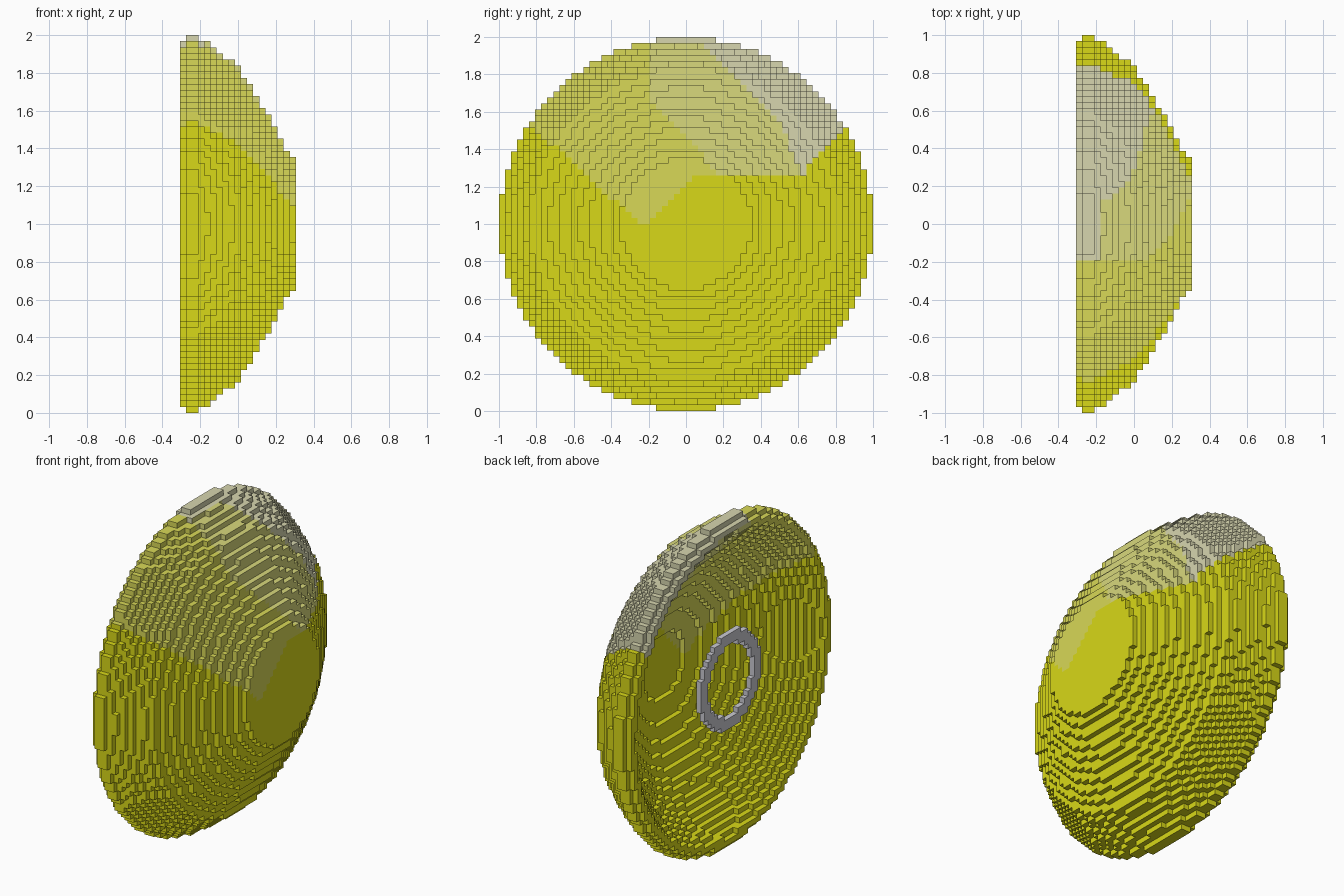
import bpy, bmesh, math

cube = bpy.data.objects.get("Cube")
if cube:
    bpy.data.objects.remove(cube, do_unlink=True)

V = 2 / 62          # edge of one block
HALF = 31           # blocks from the axis to the rim

# outer radius of each block layer, from the open rim to the flat crown
OUTER = [30, 30.9, 30.9, 30.2, 29.6, 28.9, 28.2, 27.45, 26.7, 25.9,
         24.3, 22.7, 21, 19.4, 17.7, 16, 14.3, 12.4, 10.9]


def material(name, rgb):
    m = bpy.data.materials.new(name)
    m.use_nodes = True
    m.diffuse_color = (*rgb, 1)
    bsdf = m.node_tree.nodes["Principled BSDF"]
    bsdf.inputs["Base Color"].default_value = (*rgb, 1)
    bsdf.inputs["Roughness"].default_value = 0.8
    return m


YELLOW = material("yellow", (0.69, 0.69, 0.009))
PALE = material("pale yellow", (0.69, 0.69, 0.095))
MID = material("faded yellow", (0.69, 0.69, 0.2))
CREAM = material("grey cream", (0.68, 0.67, 0.43))
GREY = material("ring grey", (0.6, 0.6, 0.65))


def inner_radius(i):
    # hollow: a shallow spherical cap
    return math.sqrt(max(0, 35.2 ** 2 - (i + 20.6) ** 2))


def in_bowl(i, j, k):
    if not 0 <= i < len(OUTER):
        return False
    return inner_radius(i) <= math.hypot(j + 0.5, k + 0.5) < OUTER[i]


def in_ring(i, j, k):
    # the ring sits one block above the middle
    return i == 0 and 6.9 < math.hypot(j + 0.5, k - 0.5) < 8.9


def patch_colour(p):
    # faded patches over the upper part, chosen by position
    x, y, h = p.x, p.y, p.z - 1
    if y < -0.22:
        edge = -0.9 * y - 0.218
    elif y < 0.62:
        edge = min(y + 0.2, 0.25)
    else:
        edge = 0.26 + (y - 0.62) * 1.13
    if h < edge:
        return 0
    if y < -0.2 or h < 0.46 - 1.1 * y:
        return 1
    on_rim = x < -0.19 and math.hypot(y, h) > 0.94
    if on_rim or h > min(1.06 - 1.02 * y, 0.55 - 2.4 * (y - 0.5)):
        return 3
    return 2


# corner offsets of the six block sides, wound outwards
SIDES = {
    (1, 0, 0): [(1, 0, 0), (1, 1, 0), (1, 1, 1), (1, 0, 1)],
    (-1, 0, 0): [(0, 0, 0), (0, 0, 1), (0, 1, 1), (0, 1, 0)],
    (0, 1, 0): [(0, 1, 0), (0, 1, 1), (1, 1, 1), (1, 1, 0)],
    (0, -1, 0): [(0, 0, 0), (1, 0, 0), (1, 0, 1), (0, 0, 1)],
    (0, 0, 1): [(0, 0, 1), (1, 0, 1), (1, 1, 1), (0, 1, 1)],
    (0, 0, -1): [(0, 0, 0), (0, 1, 0), (1, 1, 0), (1, 0, 0)],
}


def build_blocks(name, inside, materials, rule=None):
    """Skin every exposed block side of a solid given by a test function."""
    bm = bmesh.new()
    verts = {}

    def corner(c):
        if c not in verts:
            verts[c] = bm.verts.new(((c[0] - 9.5) * V, c[1] * V, 1 + c[2] * V))
        return verts[c]

    for i in range(len(OUTER)):
        for j in range(-HALF, HALF):
            for k in range(-HALF, HALF):
                if not inside(i, j, k):
                    continue
                for (a, b, c), quad in SIDES.items():
                    if inside(i + a, j + b, k + c):
                        continue
                    f = bm.faces.new([corner((i + p, j + q, k + r)) for p, q, r in quad])
                    if rule:
                        f.material_index = rule(f.calc_center_median())
    mesh = bpy.data.meshes.new(name)
    bm.to_mesh(mesh)
    bm.free()
    for m in materials:
        mesh.materials.append(m)
    ob = bpy.data.objects.new(name, mesh)
    bpy.context.collection.objects.link(ob)
    return ob


# hollow domed shell and the ring set in its open side
build_blocks("domed_shell", in_bowl, [YELLOW, PALE, MID, CREAM], patch_colour)
build_blocks("inner_ring", in_ring, [GREY])
